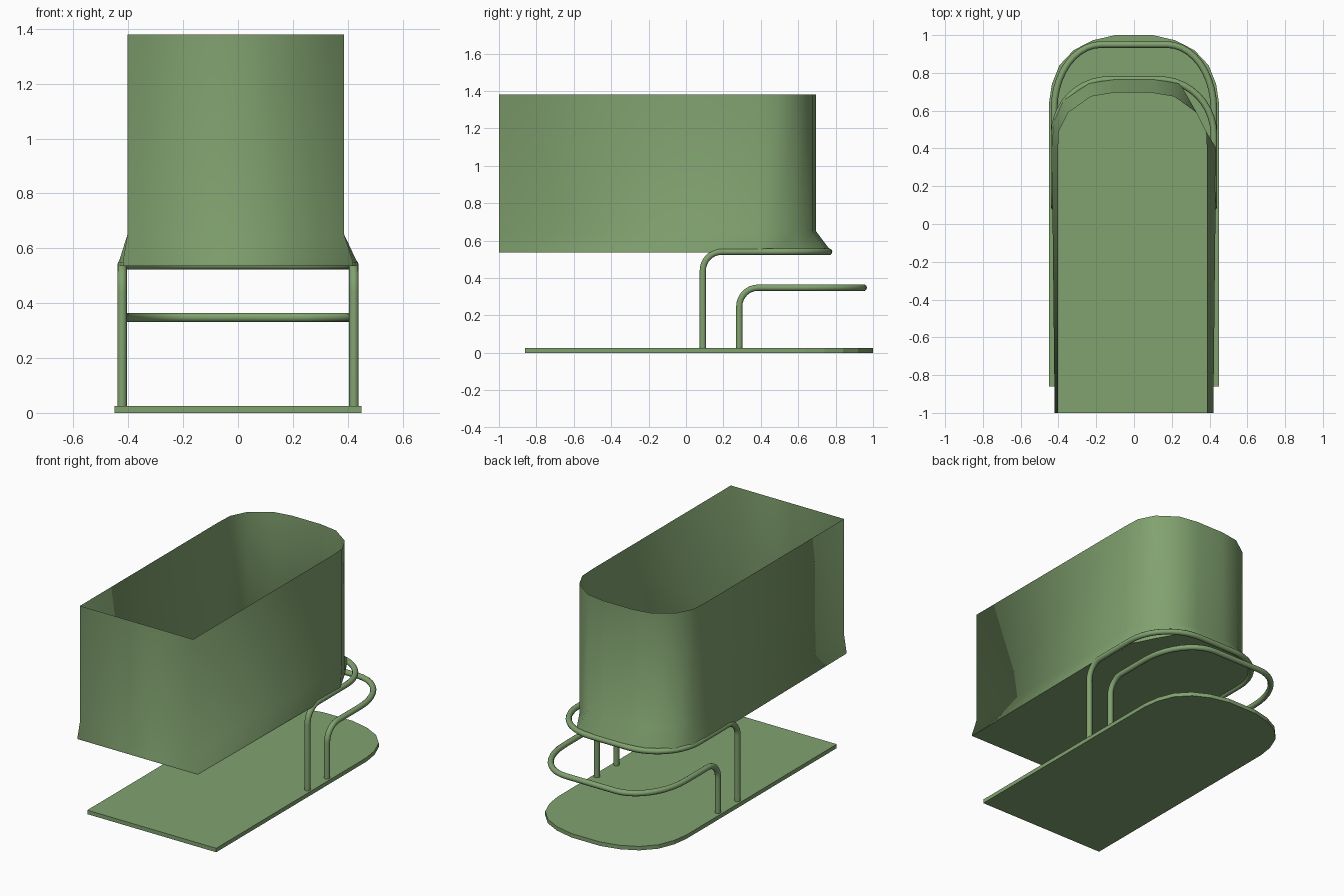
import bpy, bmesh, math
from math import sin, cos, pi

if "Cube" in bpy.data.objects:
    bpy.data.objects.remove(bpy.data.objects["Cube"])

green = bpy.data.materials.new("green_paint")
green.diffuse_color = (0.22, 0.36, 0.16, 1)
green.use_nodes = True
green.node_tree.nodes["Principled BSDF"].inputs["Base Color"].default_value = green.diffuse_color


def finish(bm, name):
    bmesh.ops.recalc_face_normals(bm, faces=bm.faces)
    me = bpy.data.meshes.new(name)
    bm.to_mesh(me)
    bm.free()
    ob = bpy.data.objects.new(name, me)
    me.materials.append(green)
    bpy.context.collection.objects.link(ob)
    return ob


def outline(half):
    """Mirror a right-hand outline (front to back, ending on x = 0)."""
    return half + [(-x, y) for x, y in reversed(half[:-1])]


def loft(bm, rings):
    loops = [[bm.verts.new(p) for p in ring] for ring in rings]
    n = len(loops[0])
    for a, b in zip(loops, loops[1:]):
        for i in range(n):
            j = (i + 1) % n
            bm.faces.new((a[i], a[j], b[j], b[i])).smooth = True
    return loops


# Base plate with a rounded back end
plate = outline([(0.45, -0.86), (0.45, 0.64), (0.435, 0.74), (0.395, 0.84),
                 (0.32, 0.92), (0.22, 0.972), (0.1, 1.0), (0, 1.0)])
bm = bmesh.new()
loops = loft(bm, [[(x, y, z) for x, y in plate] for z in (0, 0.025)])
for loop in loops:
    bm.faces.new(loop)
for f in bm.faces:
    f.smooth = False
finish(bm, "base_plate")

# Open-topped hopper with a flared foot
wall = outline([(0.395, -1), (0.395, 0.38), (0.39, 0.49), (0.34, 0.59),
                (0.22, 0.675), (0.1, 0.695), (0, 0.695)])
foot = outline([(0.42, -1), (0.435, 0.40), (0.43, 0.54), (0.375, 0.66),
                (0.24, 0.75), (0.1, 0.772), (0, 0.772)])
wall = [(x - 0.008, y) for x, y in wall]
low, lip = [], []
for i, (f, w) in enumerate(zip(foot, wall)):
    tucked = i in (2, 3)            # flare is folded in at one back corner
    low.append((*(w if tucked else f), 0.535))
    lip.append((*(w if tucked else f), 0.56 if tucked else 0.548))
bm = bmesh.new()
loops = loft(bm, [low, lip, [(x, y, 0.65) for x, y in wall],
                  [(x, y, 1.38) for x, y in wall]])
bm.faces.new(loops[0])              # floor
finish(bm, "hopper")


# Bent tube rails standing on the plate
def rail(name, leg_y, top, back, rx, ry, bend=0.1, side=0.4225):
    half = [(side, leg_y, 0.01)]
    for k in range(9):
        a = pi / 2 * k / 8
        half.append((side, leg_y + bend * (1 - cos(a)), top - bend * (1 - sin(a))))
    for k in range(11):
        a = pi / 2 * k / 10
        half.append((side - rx * (1 - cos(a)), back - ry * (1 - sin(a)), top))
    pts = half + [(-x, y, z) for x, y, z in reversed(half)]
    cu = bpy.data.curves.new(name + "_path", "CURVE")
    cu.dimensions = "3D"
    cu.bevel_depth = 0.0175
    cu.bevel_resolution = 3
    cu.use_fill_caps = True
    sp = cu.splines.new("POLY")
    sp.points.add(len(pts) - 1)
    for p, co in zip(sp.points, pts):
        p.co = (*co, 1)
    tmp = bpy.data.objects.new(name + "_path", cu)
    bpy.context.collection.objects.link(tmp)
    dg = bpy.context.evaluated_depsgraph_get()
    me = bpy.data.meshes.new_from_object(tmp.evaluated_get(dg))
    bpy.data.objects.remove(tmp)
    me.materials.clear()
    me.materials.append(green)
    ob = bpy.data.objects.new(name, me)
    bpy.context.collection.objects.link(ob)
    bpy.context.view_layer.objects.active = ob
    ob.select_set(True)
    bpy.ops.object.shade_smooth_by_angle(angle=math.radians(50))
    ob.select_set(False)


rail("upper_rail", 0.09, 0.54, 0.765, 0.29, 0.29)
rail("lower_rail", 0.285, 0.348, 0.95, 0.25, 0.34)
